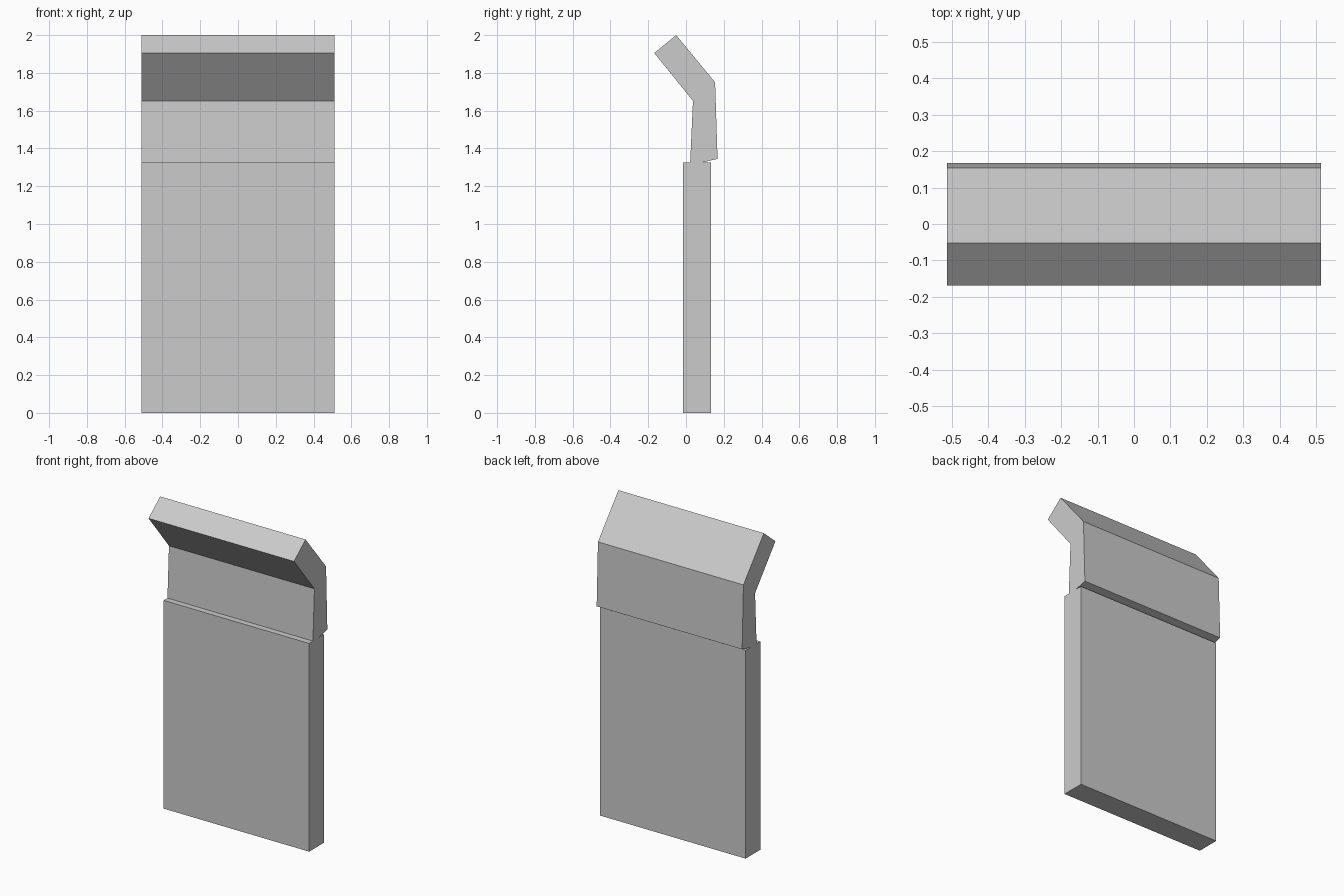
import bpy, bmesh

if "Cube" in bpy.data.objects:
    bpy.data.objects.remove(bpy.data.objects["Cube"])

HALF_WIDTH = 0.512


def extrude_profile(name, profile):
    """Extrude a closed (y, z) side profile across the full width."""
    bm = bmesh.new()
    face = bm.faces.new([bm.verts.new((-HALF_WIDTH, y, z)) for y, z in profile])
    side = bmesh.ops.extrude_face_region(bm, geom=[face])["geom"]
    verts = [v for v in side if isinstance(v, bmesh.types.BMVert)]
    bmesh.ops.translate(bm, verts=verts, vec=(2 * HALF_WIDTH, 0, 0))
    bmesh.ops.recalc_face_normals(bm, faces=bm.faces)
    mesh = bpy.data.meshes.new(name)
    bm.to_mesh(mesh)
    bm.free()
    obj = bpy.data.objects.new(name, mesh)
    bpy.context.collection.objects.link(obj)
    return obj


# Upright lower slab
extrude_profile("lower_panel", [
    (-0.016, 0), (0.132, 0), (0.132, 1.325), (-0.016, 1.325)])

# Bent upper slab, leaning forward at the top with a sloped underside
extrude_profile("bent_upper_panel", [
    (0.022, 1.324), (0.083, 1.325), (0.167, 1.345), (0.154, 1.75),
    (-0.052, 2.0), (-0.168, 1.905), (0.037, 1.652)])
